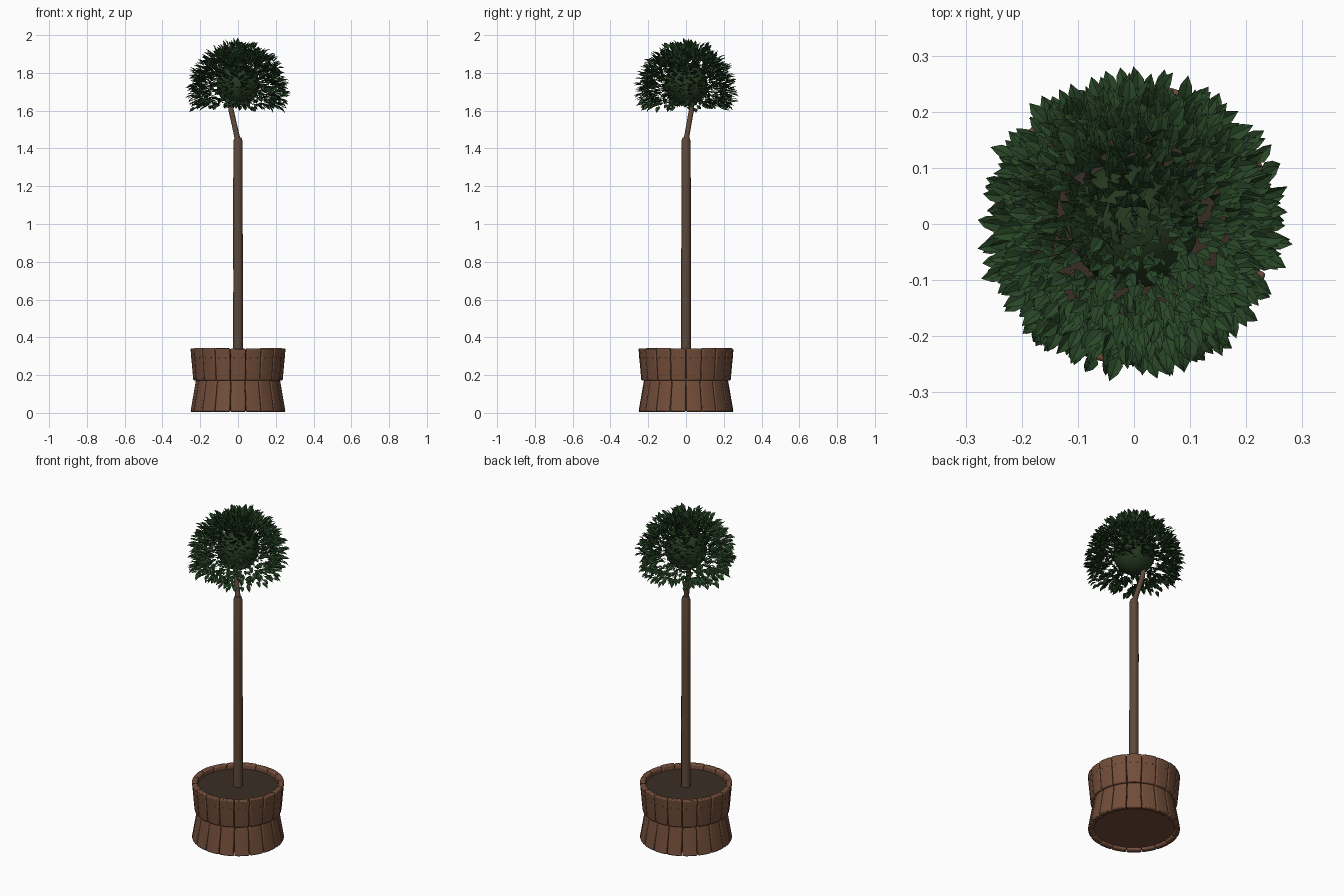
import bpy, bmesh, math, random
from mathutils import Vector, Matrix

if "Cube" in bpy.data.objects:
    bpy.data.objects.remove(bpy.data.objects["Cube"])

random.seed(7)


def material(name, rgb):
    m = bpy.data.materials.new(name)
    m.diffuse_color = (*rgb, 1)
    m.use_nodes = True
    m.node_tree.nodes["Principled BSDF"].inputs["Base Color"].default_value = m.diffuse_color
    return m


WOOD = material("stave_wood", (0.17, 0.075, 0.042))
BARK = material("bark", (0.11, 0.066, 0.042))
SOIL = material("soil", (0.04, 0.027, 0.018))
LEAF = material("leaf_green", (0.022, 0.062, 0.02))
CORE = material("core_green", (0.018, 0.04, 0.014))
IRON = material("nail", (0.05, 0.025, 0.02))


def make(name, bm, mat, smooth=None):
    bmesh.ops.recalc_face_normals(bm, faces=bm.faces)
    me = bpy.data.meshes.new(name)
    bm.to_mesh(me)
    bm.free()
    me.materials.append(mat)
    ob = bpy.data.objects.new(name, me)
    bpy.context.collection.objects.link(ob)
    if smooth:
        bpy.ops.object.select_all(action='DESELECT')
        ob.select_set(True)
        bpy.context.view_layer.objects.active = ob
        bpy.ops.object.shade_smooth_by_angle(angle=math.radians(smooth))
    return ob


def polar(r, a, z):
    return Vector((r * math.cos(a), r * math.sin(a), z))


# One ring of barrel staves
def stave_ring(name, z0, r0, z1, r1, n=18, thick=0.03, segs=3):
    bm = bmesh.new()
    step = 2 * math.pi / n
    for i in range(n):
        mid = -math.pi / 2 + i * step
        half = step * 0.485
        top = z1 - random.uniform(0, 0.004)
        rings = []
        for z, r in ((z0, r0), (top, r1)):
            ang = [mid - half + 2 * half * k / segs for k in range(segs + 1)]
            loop = [polar(r, a, z) for a in ang] + [polar(r - thick, a, z) for a in reversed(ang)]
            rings.append([bm.verts.new(p) for p in loop])
        lo, hi = rings
        m = len(lo)
        for k in range(m):
            bm.faces.new((lo[k], lo[(k + 1) % m], hi[(k + 1) % m], hi[k]))
        bm.faces.new(lo[::-1])
        bm.faces.new(hi)
    ob = make(name, bm, WOOD, 35)
    bev = ob.modifiers.new("rounded_edges", 'BEVEL')
    bev.width, bev.segments, bev.limit_method = 0.006, 2, 'ANGLE'
    bev.angle_limit = math.radians(40)


stave_ring("lower_staves", 0.005, 0.252, 0.18, 0.222)
stave_ring("upper_staves", 0.172, 0.237, 0.343, 0.252)


def disc(name, z0, z1, r, mat):
    bm = bmesh.new()
    bmesh.ops.create_cone(bm, cap_ends=True, segments=36, radius1=r, radius2=r, depth=z1 - z0,
                          matrix=Matrix.Translation((0, 0, (z0 + z1) / 2)))
    make(name, bm, mat, 30)


disc("tub_floor", 0.02, 0.04, 0.228, WOOD)
disc("soil", 0.29, 0.315, 0.224, SOIL)

# Nail heads on the upper staves
bm = bmesh.new()
for i in range(18):
    for off in (-0.08, 0.08):
        a = -math.pi / 2 + i * math.pi / 9 + off
        bmesh.ops.create_icosphere(bm, subdivisions=1, radius=0.0035,
                                   matrix=Matrix.Translation(polar(0.246, a, 0.29)))
make("nails", bm, IRON)


# Tapered tube through a list of (point, radius)
def tube(bm, path, sides):
    pts = [Vector(p) for p, _ in path]
    rings = []
    for i, (p, r) in enumerate(path):
        d = pts[min(i + 1, len(pts) - 1)] - pts[max(i - 1, 0)]
        q = Vector((0, 0, 1)).rotation_difference(d)
        rings.append([bm.verts.new(pts[i] + q @ polar(r, 2 * math.pi * k / sides, 0))
                      for k in range(sides)])
    for a, b in zip(rings, rings[1:]):
        for k in range(sides):
            j = (k + 1) % sides
            bm.faces.new((a[k], a[j], b[j], b[k]))
    bm.faces.new(rings[0][::-1])
    bm.faces.new(rings[-1])


bm = bmesh.new()
tube(bm, [((0, 0, 0.3), 0.026), ((0.001, 0, 0.7), 0.026), ((-0.001, 0.001, 1.1), 0.025),
          ((0, 0, 1.44), 0.024), ((0, 0, 1.457), 0.018)], 12)
make("trunk", bm, BARK, 40)
bm = bmesh.new()
tube(bm, [((0, 0, 1.44), 0.015), ((-0.018, 0.014, 1.52), 0.014),
          ((-0.036, 0.028, 1.6), 0.014), ((-0.045, 0.035, 1.68), 0.012)], 10)
make("upper_stem", bm, BARK, 40)

# Dark inner core of the crown
CENTRE = Vector((0, 0, 1.705))
bm = bmesh.new()
bmesh.ops.create_icosphere(bm, subdivisions=3, radius=0.115,
                           matrix=Matrix.Translation((0, 0, 1.74)))
make("crown_core", bm, CORE, 60)


# Folded pointed leaf: tip along d, upper face towards up
def leaf(bm, base, d, length, width, up):
    side = d.cross(up).normalized()
    nrm = side.cross(d).normalized()

    def at(t, s, h):
        return bm.verts.new(base + d * (t * length) + side * (s * width) + nrm * (h * length))
    root, m1, m2, tip = at(0, 0, 0), at(0.33, 0, 0.02), at(0.68, 0, 0.0), at(1, 0, -0.1)
    for s in (-1, 1):
        e1, e2 = at(0.33, s * 0.5, 0.12), at(0.68, s * 0.38, 0.08)
        bm.faces.new((root, m1, e1))
        bm.faces.new((m1, m2, e2, e1))
        bm.faces.new((m2, tip, e2))


# Shell of outward-pointing leaves, open underneath
leaves, twigs = bmesh.new(), bmesh.new()
N = 1500
for i in range(N):
    s = 1 - 1.40 * (i + 0.5) / N
    a = i * 2.399963 + random.uniform(-0.2, 0.2)
    d = polar(math.sqrt(1 - s * s), a, s)
    base = CENTRE + d * random.uniform(0.17, 0.243)
    aim = (d + Vector([random.gauss(0, 0.2) for _ in range(3)])).normalized()
    up = Vector((0, 0, 1)) + Vector([random.gauss(0, 0.25) for _ in range(3)])
    if aim.z > 0.8:
        up -= polar(0.6, a, 0)
    length = random.uniform(0.038, 0.05)
    if base.z + min(0, aim.z) * length < 1.588:
        aim.z = max(aim.z, -0.05)
        base.z = max(base.z, 1.598)
    leaf(leaves, base, aim.normalized(), length, length * 0.56, up)
    if i % 40 == 20:
        tube(twigs, [(base - d * 0.05, 0.0025), (base, 0.0015)], 5)
make("leaves", leaves, LEAF)
make("twigs", twigs, BARK)
